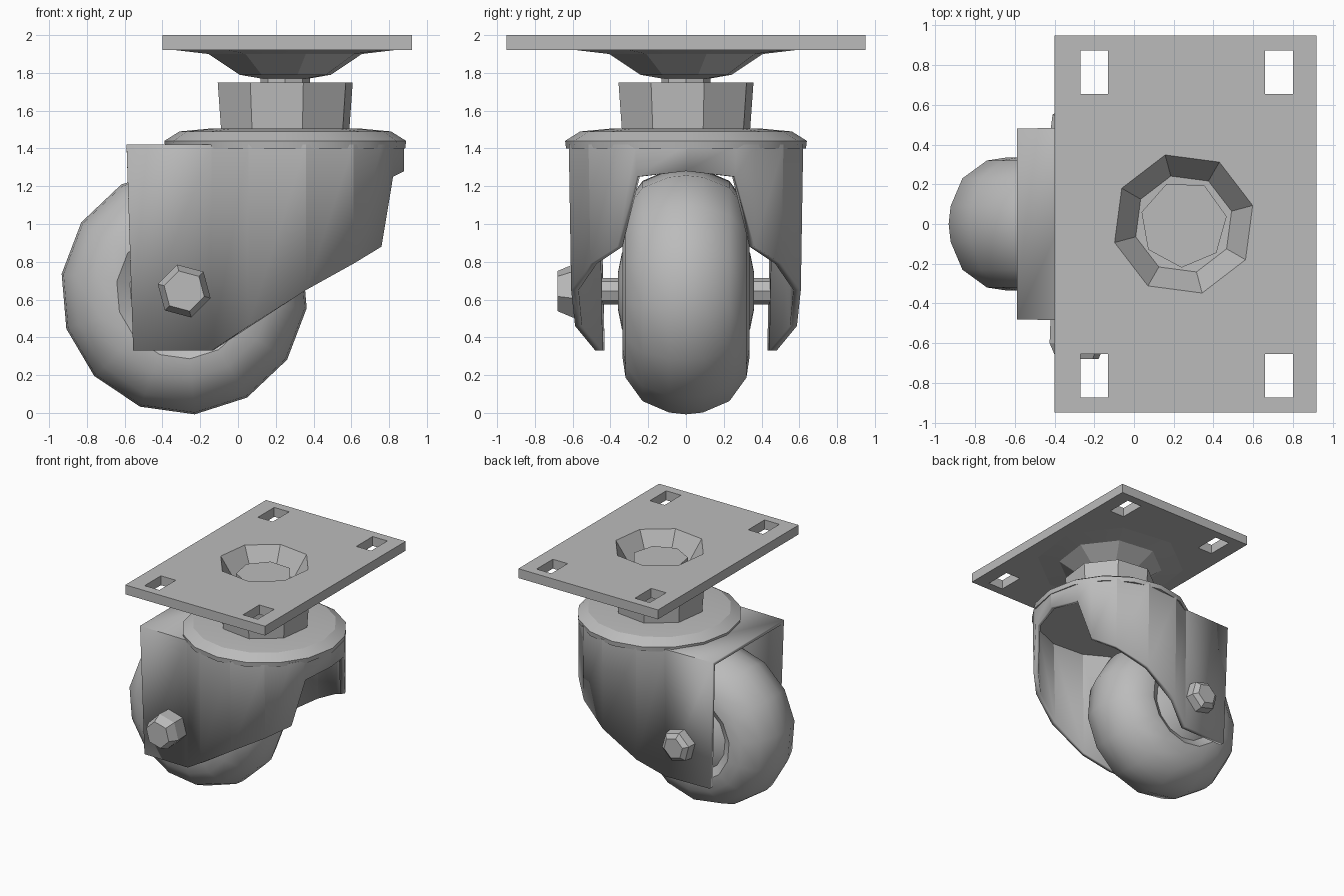
import bpy, bmesh, math
from mathutils import Matrix, Vector

cube = bpy.data.objects.get("Cube")
if cube:
    bpy.data.objects.remove(cube, do_unlink=True)

GREY = (0.5, 0.5, 0.5, 1)
metal = bpy.data.materials.new("plain grey")
metal.use_nodes = True
metal.diffuse_color = GREY
metal.node_tree.nodes["Principled BSDF"].inputs["Base Color"].default_value = GREY

PIVOT = 0.25                            # swivel axis, x
AXLE = Vector((-0.285, 0, 0.645))       # wheel centre
ALONG_Y = Matrix.Rotation(-math.pi / 2, 4, "X")


def finish(name, bm, smooth=None):
    mesh = bpy.data.meshes.new(name)
    bm.to_mesh(mesh)
    bm.free()
    mesh.materials.append(metal)
    ob = bpy.data.objects.new(name, mesh)
    bpy.context.collection.objects.link(ob)
    bpy.ops.object.select_all(action="DESELECT")
    ob.select_set(True)
    bpy.context.view_layer.objects.active = ob
    if smooth:
        bpy.ops.object.shade_smooth_by_angle(angle=math.radians(smooth))
    return ob


def lathe(name, profile, sides, origin, turn=0, rot=Matrix(), caps=True, smooth=None):
    """Spin (radius, height) pairs into a faceted solid around local z."""
    bm = bmesh.new()
    rings = []
    for r, h in profile:
        ring = []
        for i in range(sides):
            a = math.radians(turn) + math.tau * i / sides
            p = Vector((r * math.cos(a), r * math.sin(a), h))
            ring.append(bm.verts.new(Vector(origin) + rot @ p))
        rings.append(ring)
    for a, b in zip(rings, rings[1:]):
        for i in range(sides):
            j = (i + 1) % sides
            bm.faces.new((a[i], a[j], b[j], b[i]))
    if caps:
        bm.faces.new(rings[0][::-1])
        bm.faces.new(rings[-1])
    bmesh.ops.recalc_face_normals(bm, faces=bm.faces)
    return finish(name, bm, smooth)


def box(name, centre, size):
    bm = bmesh.new()
    bmesh.ops.create_cube(bm, size=1, matrix=Matrix.Translation(centre) @ Matrix.Diagonal((*size, 1)))
    return finish(name, bm)


# Mounting plate with four bolt slots and a central opening
plate = box("mounting_plate", (0.26, 0, 1.96), (1.32, 1.9, 0.08))
cutters = [box("slot_cutter", (x, y, 1.96), (0.14, 0.22, 0.4))
           for x in (-0.2, 0.73) for y in (-0.765, 0.765)]
cutters.append(lathe("centre_cutter", [(0.36, 1.8), (0.36, 2.2)], 8, (PIVOT, 0, 0), 15))
bpy.context.view_layer.objects.active = plate
for c in cutters:
    mod = plate.modifiers.new("hole", "BOOLEAN")
    mod.operation, mod.solver, mod.object = "DIFFERENCE", "EXACT", c
    bpy.ops.object.modifier_apply(modifier=mod.name)
    bpy.data.objects.remove(c, do_unlink=True)

# Dished centre below the plate, with the nut sitting inside it
lathe("plate_dish", [(0.36, 2.0), (0.25, 1.82), (0.05, 1.81), (0.05, 1.77), (0.13, 1.77),
                     (0.25, 1.79), (0.42, 1.9), (0.64, 1.925)],
      8, (PIVOT, 0, 0), 15, caps=False, smooth=20)
lathe("king_nut", [(0.22, 1.8), (0.22, 1.91)], 7, (PIVOT, 0, 0), 10)

# Swivel neck and bearing housing
lathe("swivel_neck", [(0.13, 1.7), (0.13, 1.8)], 8, (PIVOT, 0, 0))
lathe("bearing_housing", [(0.35, 1.48), (0.37, 1.75)], 8, (PIVOT, 0, 0), 15)

# Bevelled crown of the fork
lathe("fork_crown", [(0.635, 1.4), (0.64, 1.44), (0.56, 1.49), (0.4, 1.505)],
      16, (PIVOT, 0, 0), smooth=25)

# Fork: round shell with straight cheeks, open at the tail; (angle, lower edge)
half = [(-0.59, 0.48, 0.33), (-0.14, 0.49, 0.33)]
for deg, low in [(108, 0.46), (80, 0.65), (55, 0.79), (36, 0.88), (25, 1.25)]:
    a = math.radians(deg)
    half.append((PIVOT + 0.63 * math.cos(a), 0.63 * math.sin(a), low))
outline = half + [(0.88, 0, 1.28)] + [(x, -y, z) for x, y, z in reversed(half)]
bm = bmesh.new()
top = [bm.verts.new((x, y, 1.42)) for x, y, z in outline]
low = [bm.verts.new((max(x, -0.555), y * 0.98, z)) for x, y, z in outline]
for i in range(len(outline) - 1):
    bm.faces.new((top[i], top[i + 1], low[i + 1], low[i]))
cap = bm.faces.new(top)
bmesh.ops.recalc_face_normals(bm, faces=bm.faces)
if cap.normal.z < 0:
    bmesh.ops.reverse_faces(bm, faces=bm.faces)
fork = finish("fork", bm, 20)
shell = fork.modifiers.new("thickness", "SOLIDIFY")
shell.thickness, shell.offset = 0.04, -1

# Wheel: rounded tread, recessed side rings and hub, mirrored across its middle
side = [(0.645, 0.09), (0.585, 0.23), (0.46, 0.32), (0.36, 0.335), (0.29, 0.29), (0.2, 0.34), (0.1, 0.36)]
tyre = [(r, -h) for r, h in reversed(side)] + [(0.655, 0)] + side
lathe("wheel", tyre, 14, AXLE, 8, ALONG_Y, smooth=35)

# Axle, bolt head and locking nut
lathe("axle", [(0.07, -0.5), (0.07, 0.5)], 8, AXLE, 0, ALONG_Y)
lathe("bolt_head", [(0.14, -0.47), (0.145, -0.6), (0.11, -0.68)], 6, AXLE, 15, ALONG_Y)
lathe("lock_nut", [(0.14, 0.47), (0.13, 0.55), (0.09, 0.58)], 6, AXLE, 15, ALONG_Y)
